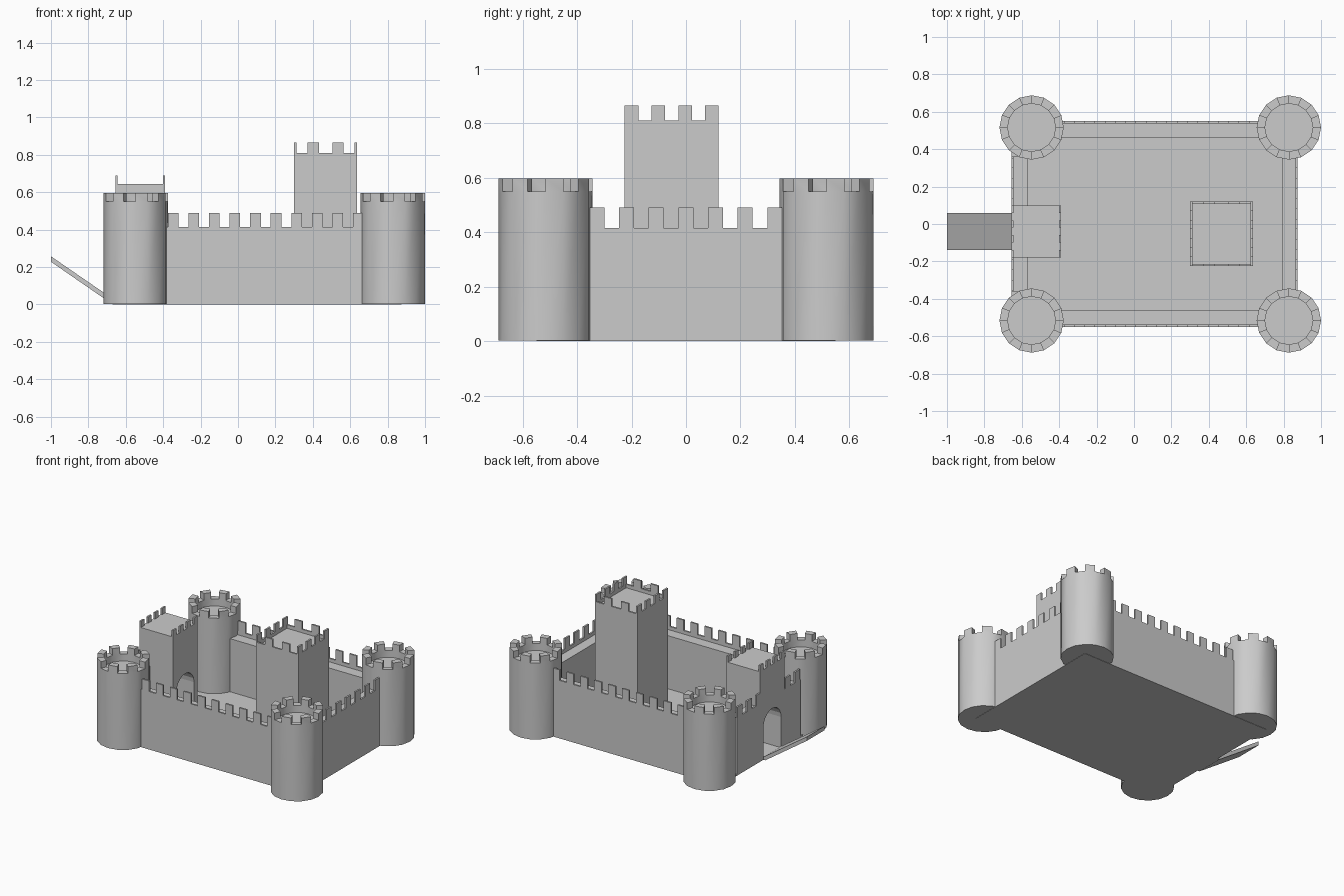
import bpy, bmesh, math

if "Cube" in bpy.data.objects:
    bpy.data.objects.remove(bpy.data.objects["Cube"])


def finish(bm, name):
    bmesh.ops.recalc_face_normals(bm, faces=bm.faces)
    me = bpy.data.meshes.new(name)
    bm.to_mesh(me)
    bm.free()
    ob = bpy.data.objects.new(name, me)
    bpy.context.collection.objects.link(ob)
    return ob


def box(bm, x0, x1, y0, y1, z0, z1):
    vs = bmesh.ops.create_cube(bm, size=1)["verts"]
    for v in vs:
        v.co = ((x0 + x1) / 2 + v.co.x * (x1 - x0),
                (y0 + y1) / 2 + v.co.y * (y1 - y0),
                (z0 + z1) / 2 + v.co.z * (z1 - z0))


def prism(bm, profile, axis, a, b):
    """Extrude a 2D profile along x (profile = y,z) or y (profile = x,z)."""
    place = (lambda p, d: (d, p[0], p[1])) if axis == "x" else (lambda p, d: (p[0], d, p[1]))
    f = bm.faces.new([bm.verts.new(place(p, a)) for p in profile])
    ext = bmesh.ops.extrude_face_region(bm, geom=[f])["geom"]
    move = (b - a, 0, 0) if axis == "x" else (0, b - a, 0)
    bmesh.ops.translate(bm, vec=move, verts=[g for g in ext if isinstance(g, bmesh.types.BMVert)])


def battlement(bm, axis, a, b, starts, width, c0, c1, zwalk, zgap, ztop):
    """Thin parapet from a to b with merlons at the given starts."""
    pts = [(a, zwalk), (a, zgap)]
    for s in starts:
        s0, s1 = max(s, a), min(s + width, b)
        pts += [(s0, zgap), (s0, ztop), (s1, ztop), (s1, zgap)]
    pts += [(b, zgap), (b, zwalk)]
    clean = [p for i, p in enumerate(pts) if i == 0 or math.dist(p, pts[i - 1]) > 1e-4]
    prism(bm, clean, "x" if axis == "y" else "y", c0, c1)


T = 0.012                       # parapet thickness
WALK, GAP, TOP = 0.39, 0.415, 0.49

# courtyard floor
bm = bmesh.new()
box(bm, -0.655, 0.875, -0.55, 0.55, 0, 0.01)
finish(bm, "courtyard_floor")

# front and back curtain walls
for s, name in ((-1, "front_wall"), (1, "back_wall")):
    bm = bmesh.new()
    ys = sorted((s * 0.46, s * 0.55))
    box(bm, -0.39, 0.665, *ys, 0.002, WALK)
    ps = sorted((s * (0.55 - T), s * 0.55))
    battlement(bm, "x", -0.39, 0.665, [-0.375 + 0.11 * i for i in range(10)],
               0.057, *ps, WALK, GAP, TOP)
    finish(bm, name)

# right curtain wall
side_starts = [-0.355 + 0.109 * i for i in range(7)]
bm = bmesh.new()
box(bm, 0.79, 0.875, -0.36, 0.36, 0.002, WALK)
battlement(bm, "y", -0.36, 0.36, side_starts, 0.055, 0.875 - T, 0.875, WALK, GAP, TOP)
finish(bm, "right_wall")

# left curtain wall, in two pieces either side of the gatehouse
for a, b, name in ((-0.36, -0.18, "left_wall_front"), (0.10, 0.36, "left_wall_back")):
    bm = bmesh.new()
    box(bm, -0.655, -0.57, a, b, 0.002, WALK)
    battlement(bm, "y", a, b, [s for s in side_starts if s + 0.05 > a and s < b - 0.005],
               0.055, -0.655, -0.655 + T, WALK, GAP, TOP)
    finish(bm, name)

# gatehouse with arched passage
bm = bmesh.new()
cy, r, spring = -0.04, 0.10, 0.23
arch = [(cy + r * math.cos(t), spring + r * math.sin(t))
        for t in (math.pi * i / 10 for i in range(11))]
prism(bm, [(-0.18, 0.002), (-0.18, 0.645), (0.10, 0.645), (0.10, 0.002), (cy + r, 0.002)]
      + arch + [(cy - r, 0.002)], "x", -0.655, -0.39)
for x in (-0.655, -0.39 - T):
    for i in range(4):
        y = -0.18 + 0.08 * i
        box(bm, x, x + T, y, y + 0.04, 0.645, 0.69)
finish(bm, "gatehouse")

# half-raised drawbridge
bm = bmesh.new()
prism(bm, [(-0.655, 0.0), (-0.655, 0.02), (-1.0, 0.257), (-1.0, 0.228), (-0.67, 0.0)],
      "y", -0.14, 0.06)
finish(bm, "drawbridge")

# square keep
bm = bmesh.new()
KX0, KX1, KY0, KY1 = 0.30, 0.635, -0.225, 0.12
box(bm, KX0, KX1, KY0, KY1, 0.005, 0.785)
for x in (KX0, KX1 - T):
    battlement(bm, "y", KY0, KY1, [KY0 + 0.0985 * i for i in range(4)], 0.05,
               x, x + T, 0.785, 0.81, 0.865)
for y in (KY0, KY1 - T):
    battlement(bm, "x", KX0 + T, KX1 - T, [0.372, 0.505], 0.06, y, y + T, 0.785, 0.81, 0.865)
finish(bm, "keep")

# round corner towers with a sunken platform and alternating merlons
N = 16
for tx, side in ((-0.5475, "left"), (0.828, "right")):
    for ty, end in ((-0.516, "front"), (0.516, "back")):
        bm = bmesh.new()
        rings = []
        for rad, z in ((0.172, 0.002), (0.172, 0.55), (0.128, 0.55), (0.128, 0.5)):
            rings.append([bm.verts.new((tx + rad * math.cos(2 * math.pi * i / N),
                                        ty + rad * math.sin(2 * math.pi * i / N), z))
                          for i in range(N)])
        rim = []
        for k in range(3):
            for i in range(N):
                j = (i + 1) % N
                f = bm.faces.new((rings[k][i], rings[k][j], rings[k + 1][j], rings[k + 1][i]))
                if k == 1 and i % 2 == 0:
                    rim.append(f)
        bm.faces.new(rings[0])
        bm.faces.new(rings[3])
        bmesh.ops.recalc_face_normals(bm, faces=bm.faces)
        ext = bmesh.ops.extrude_discrete_faces(bm, faces=rim)["faces"]
        bmesh.ops.translate(bm, vec=(0, 0, 0.047), verts=list({v for f in ext for v in f.verts}))
        ob = finish(bm, f"{end}_{side}_tower")
        bpy.ops.object.select_all(action="DESELECT")
        ob.select_set(True)
        bpy.context.view_layer.objects.active = ob
        bpy.ops.object.shade_smooth_by_angle(angle=math.radians(30))
